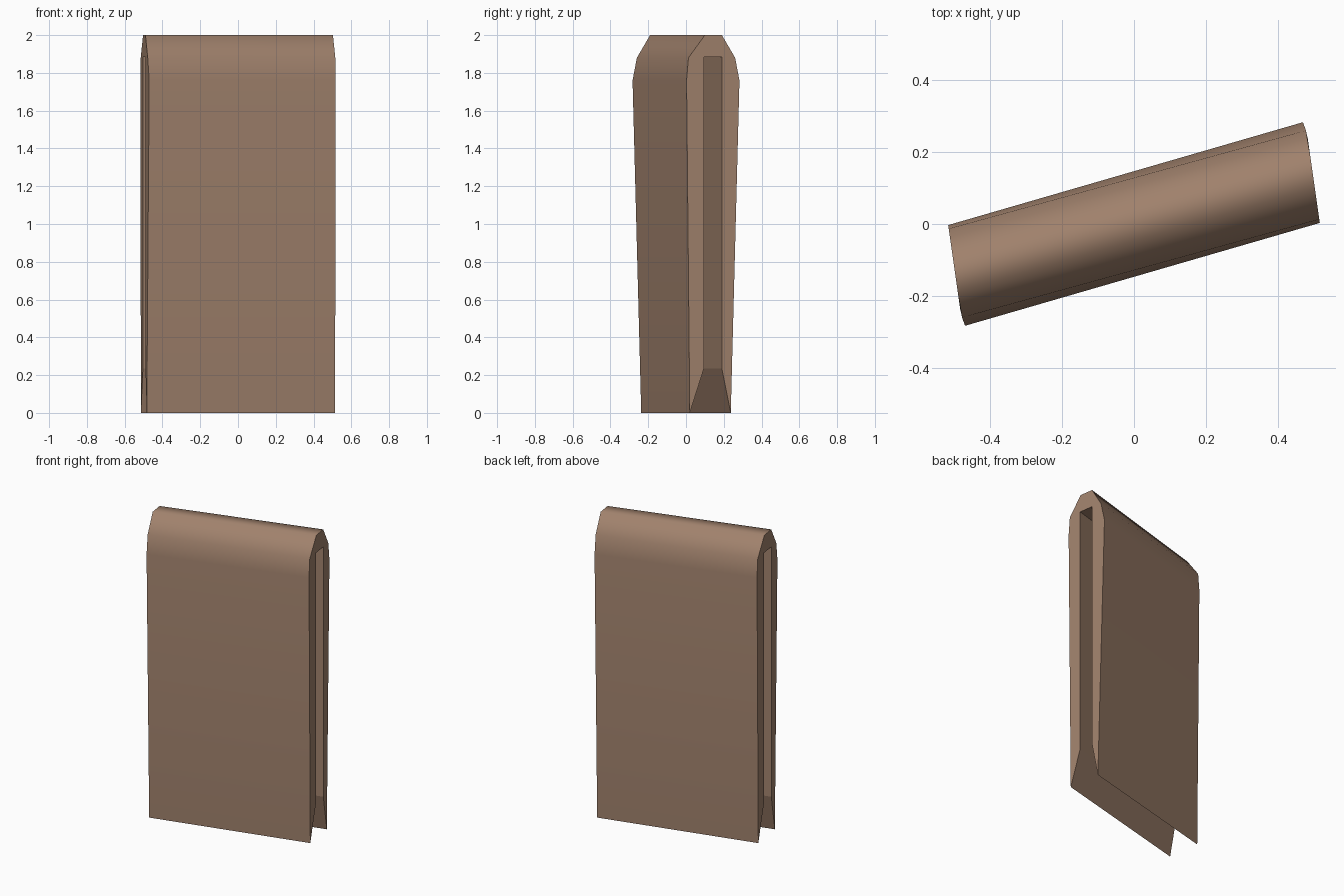
import bpy
import bmesh

if "Cube" in bpy.data.objects:
    bpy.data.objects.remove(bpy.data.objects["Cube"])

# Right-hand end outline (y, z): outer arch first, then the inner slot with flared mouth
OUTER = [(0.02, 0.0), (0.003, 1.76), (0.013, 1.88), (0.10, 2.0),
         (0.19, 2.0), (0.26, 1.88), (0.283, 1.76), (0.237, 0.0)]
SLOT = [(0.19, 0.235), (0.19, 1.885), (0.095, 1.885), (0.095, 0.235)]


def end_x(y):
    # slanted end cut, bending slightly at the far side
    x = 0.517 - 0.143 * y
    return x - 0.2 * max(0.0, y - 0.25)


def turned(points):
    # half-turn of the outline, giving the opposite end
    return [(-x, -y, z) for x, y, z in points]


right = [(end_x(y), y, z) for y, z in OUTER + SLOT]
n = len(right)
# a half-turn swaps near and far sides, so re-order to match the right end
flip = turned(right)
left = flip[:len(OUTER)][::-1] + flip[len(OUTER):][::-1]

# Folded clip body: both end outlines bridged with quads
bm = bmesh.new()
a = [bm.verts.new(p) for p in right]
b = [bm.verts.new(p) for p in left]
bm.faces.new(a)
bm.faces.new(b[::-1])
for i in range(n):
    j = (i + 1) % n
    f = bm.faces.new((a[i], b[i], b[j], a[j]))
    f.smooth = i < len(OUTER) - 1      # rounded outer skin only
bmesh.ops.recalc_face_normals(bm, faces=bm.faces[:])

mesh = bpy.data.meshes.new("folded_clip")
bm.to_mesh(mesh)
bm.free()
body = bpy.data.objects.new("folded_clip", mesh)
bpy.context.collection.objects.link(body)

# Brown material
mat = bpy.data.materials.new("brown")
mat.diffuse_color = (0.35, 0.22, 0.15, 1.0)
mat.use_nodes = True
mat.node_tree.nodes["Principled BSDF"].inputs["Base Color"].default_value = mat.diffuse_color
mesh.materials.append(mat)
